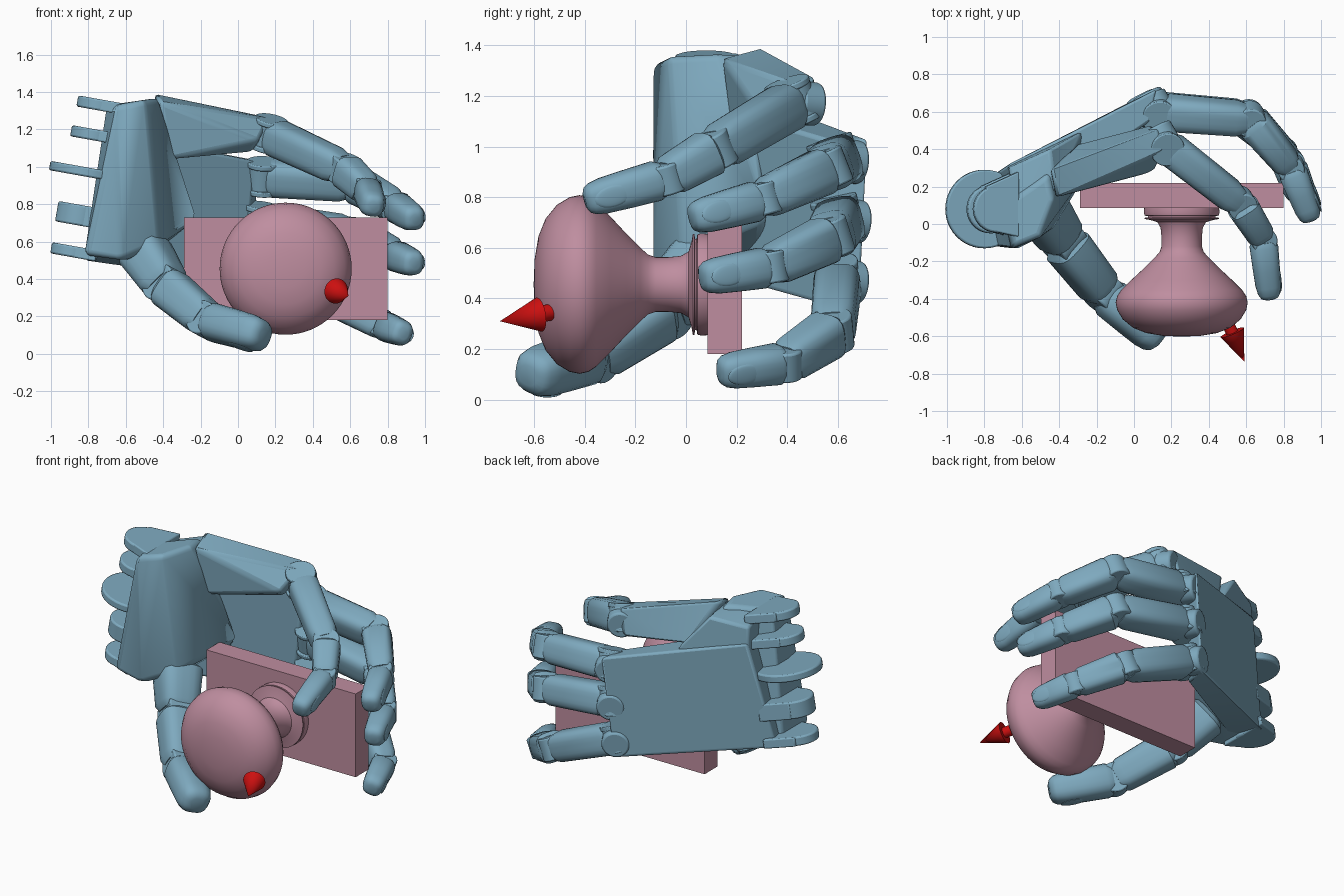
import bpy, bmesh, math
from mathutils import Vector, Matrix

if "Cube" in bpy.data.objects:
    bpy.data.objects.remove(bpy.data.objects["Cube"])

def material(name, rgb):
    m = bpy.data.materials.new(name)
    m.diffuse_color = (*rgb, 1)
    m.use_nodes = True
    m.node_tree.nodes["Principled BSDF"].inputs["Base Color"].default_value = m.diffuse_color
    return m

BLUE = material("blue", (0.21, 0.40, 0.52))
PINK = material("pink", (0.52, 0.27, 0.35))
RED = material("red", (0.6, 0.005, 0.005))

def finish(name, bm, mat, bevel=0, angle=35, segs=2):
    bmesh.ops.recalc_face_normals(bm, faces=bm.faces)
    me = bpy.data.meshes.new(name)
    bm.to_mesh(me)
    bm.free()
    me.materials.append(mat)
    ob = bpy.data.objects.new(name, me)
    bpy.context.collection.objects.link(ob)
    if bevel:
        b = ob.modifiers.new("bevel", 'BEVEL')
        b.width, b.segments, b.limit_method = bevel, segs, 'ANGLE'
        b.angle_limit = math.radians(25)
    bpy.context.view_layer.objects.active = ob
    ob.select_set(True)
    bpy.ops.object.shade_smooth_by_angle(angle=math.radians(angle))
    ob.select_set(False)
    return ob

def hull(name, pts, bevel, segs=2):
    bm = bmesh.new()
    for p in pts:
        bm.verts.new(p)
    r = bmesh.ops.convex_hull(bm, input=bm.verts)
    junk = set(r["geom_interior"]) | set(r["geom_unused"])
    bmesh.ops.delete(bm, geom=[v for v in junk if isinstance(v, bmesh.types.BMVert)], context='VERTS')
    bmesh.ops.dissolve_limit(bm, angle_limit=math.radians(6), verts=bm.verts, edges=bm.edges)
    return finish(name, bm, BLUE, bevel, 40, segs)

def rod(name, a, b, r1, r2, mat=BLUE, bevel=0.0, n=32):
    a, b = Vector(a), Vector(b)
    bm = bmesh.new()
    m = Matrix.Translation((a + b) / 2) @ (b - a).to_track_quat('Z', 'Y').to_matrix().to_4x4()
    bmesh.ops.create_cone(bm, cap_ends=True, segments=n, radius1=r1, radius2=r2,
                          depth=(b - a).length, matrix=m)
    return finish(name, bm, mat, bevel)

def loft(name, rings, power, n=24, angle=35):
    """rings: (centre, side vector, back vector); superellipse sections"""
    bm = bmesh.new()
    loops = []
    for c, s, b in rings:
        loop = []
        for i in range(n):
            t = 2 * math.pi * (i + 0.5) / n
            x, y = math.cos(t), math.sin(t)
            k = (abs(x) ** power + abs(y) ** power) ** (-1 / power)
            loop.append(bm.verts.new(c + s * x * k + b * y * k))
        loops.append(loop)
    for l0, l1 in zip(loops, loops[1:]):
        for i in range(n):
            j = (i + 1) % n
            bm.faces.new((l0[i], l0[j], l1[j], l1[i]))
    bm.faces.new(loops[0])
    bm.faces.new(loops[-1])
    return finish(name, bm, BLUE, 0, angle)

MID = ((0.03, .78), (0.12, 1), (0.85, .98), (0.97, .8))
TIP = ((0.03, .82), (0.12, 1), (0.5, 1), (0.78, .98), (0.91, .88), (0.97, .72), (1.0, .42))
BACK = Vector((-.45, .88, -.08)).normalized()

def finger(name, pts, radii, knuckle=True):
    p = [Vector(q) for q in pts]
    side = (p[1] - p[0]).cross(p[3] - p[1]).normalized()
    for k in range(3):
        a, b, r0, r1 = p[k], p[k + 1], radii[k], radii[k + 1]
        d = (b - a).normalized()
        s = (side - d * side.dot(d)).normalized()
        back = d.cross(s)
        rings = [(a.lerp(b, t), s * (r0 + (r1 - r0) * t) * f, back * (r0 + (r1 - r0) * t) * f * .95)
                 for t, f in (TIP if k == 2 else MID)]
        loft(f"{name}_phalanx_{k + 1}", rings, 2.8 if k == 2 else 3.6)
        # joint barrel
        if k or knuckle:
            w = r0 * .75
            rod(f"{name}_joint_{k + 1}", a - s * w, a + s * w, r0 * .86, r0 * .86, bevel=.008)
        # knuckle hinge plates and rounded knuckle cap
        if k == 0 and knuckle:
            for sg in (-1, 1):
                c = a - BACK * .01
                rod(f"{name}_hinge_plate", c + s * sg * r0 * .6, c + s * sg * r0 * .88,
                    r0 * .95, r0 * .95, bevel=.006)
            rod(f"{name}_knuckle_cap", a, a + BACK * .1, .09, .085, bevel=.012)
        # fingernail
        if k == 2:
            c = a.lerp(b, .68) + back * r1 * .93
            bm = bmesh.new()
            rot = Matrix((s, d, back)).transposed().to_4x4()
            bmesh.ops.create_uvsphere(bm, u_segments=20, v_segments=10, radius=1,
                matrix=Matrix.Translation(c) @ rot @ Matrix.Diagonal((r1 * .62, .075, .009, 1)))
            finish(f"{name}_nail", bm, BLUE)

# Fingers and thumb
finger("index_finger", [(.16, .43, 1.175), (.57, .11, .985), (.69, -.08, .875), (.725, -.40, .785)],
       (.097, .092, .08, .069))
finger("middle_finger", [(.13, .60, .945), (.62, .56, .91), (.84, .30, .79), (.95, .02, .715)],
       (.1, .096, .083, .07))
finger("ring_finger", [(.11, .61, .71), (.62, .57, .64), (.84, .33, .525), (.945, .06, .48)],
       (.1, .096, .083, .07))
finger("little_finger", [(.08, .60, .47), (.56, .58, .27), (.79, .39, .145), (.885, .13, .108)],
       (.098, .094, .082, .068))
finger("thumb", [(-.51, .10, .56), (-.38, -.09, .36), (-.16, -.37, .175), (.14, -.625, .095)],
       (.14, .12, .108, .1), False)

# Palm slab
hull("palm", [(.09, .55, 1.03), (.12, .72, 1.03), (.03, .54, .38), (.05, .69, .38),
              (-.6, .08, 1.17), (-.67, .32, 1.18), (-.76, .0, .53), (-.82, .22, .50)], .015)
# Raised upper corner of the palm behind the index metacarpal
hull("palm_upper_corner", [(-.67, .30, 1.28), (-.45, .40, 1.33), (-.27, .50, 1.10), (-.68, .31, 1.1),
                           (-.62, .05, 1.33), (-.42, .18, 1.34), (-.3, .3, 1.08), (-.62, .08, 1.1)], .015)
# Heel of the palm, flowing into the thumb base
hull("palm_heel", [(-.65, -.13, 1.33), (-.70, .1, 1.33), (-.43, .12, 1.37), (-.46, .27, 1.36),
                   (-.50, -.07, 1.36), (-.82, -.11, .53), (-.62, -.13, .50), (-.43, -.02, .58),
                   (-.22, .32, .72), (-.82, .15, .52), (-.5, .3, .5)], .03, 4)
# Hinged index metacarpal
hull("index_metacarpal", [(-.45, .29, 1.39), (-.42, .14, 1.35), (-.36, .18, 1.04), (-.32, .42, 1.13),
                          (.13, .51, 1.27), (.17, .40, 1.26), (.11, .28, 1.14), (.07, .36, 1.08),
                          (.1, .53, 1.11)], .02)

# Wrist hinge discs along a tilted axis
axis = Vector((.175, 0, .98)).normalized()
for z, r, h in ((1.33, .125, .06), (1.17, .13, .06), (.97, .21, .05), (.74, .13, .11), (.545, .125, .06)):
    c = Vector((-.80 + (z - .97) * .178, .08, z))
    rod("wrist_disc", c - axis * h / 2, c + axis * h / 2, r, r, bevel=.01, n=48)
    if r < .2:
        s = Vector((.98, 0, -.175))
        hull("wrist_tab", [c + s * x + Vector((0, y, 0)) + axis * (h * k / 2)
                           for x, y in ((-.06, -.11), (.12, -.15), (-.06, .12), (.12, .2))
                           for k in (-1, 1)], .008)

# Backing plate
bm = bmesh.new()
bmesh.ops.create_cube(bm, size=1, matrix=Matrix.Translation((.255, .153, .455)) @
                      Matrix.Diagonal((1.09, .135, .55, 1)))
finish("backing_plate", bm, PINK)

# Turned knob: (radius, y)
profile = [(0, .088), (.2, .088), (.202, .06), (.198, .045), (.18, .042), (.18, .036), (.2, .033), (.2, .027),
           (.17, .022), (.13, .01), (.113, -.02), (.108, -.07), (.108, -.12), (.118, -.15), (.145, -.18),
           (.2, -.235), (.27, -.30), (.325, -.355), (.345, -.385), (.353, -.42), (.345, -.46), (.315, -.51),
           (.26, -.555), (.19, -.583), (.1, -.598), (0, -.602)]
bm = bmesh.new()
vs = [bm.verts.new((.255 + r, y, .455)) for r, y in profile]
es = [bm.edges.new(e) for e in zip(vs, vs[1:])]
bmesh.ops.spin(bm, geom=vs + es, cent=(.255, 0, .455), axis=(0, 1, 0), angle=2 * math.pi, steps=64)
bmesh.ops.remove_doubles(bm, verts=bm.verts, dist=1e-4)
finish("knob", bm, PINK)

# Direction arrow
rod("arrow_shaft", (.47, -.47, .357), (.53, -.59, .335), .033, .033, RED)
rod("arrow_head", (.525, -.58, .336), (.59, -.735, .31), .068, 0, RED)
